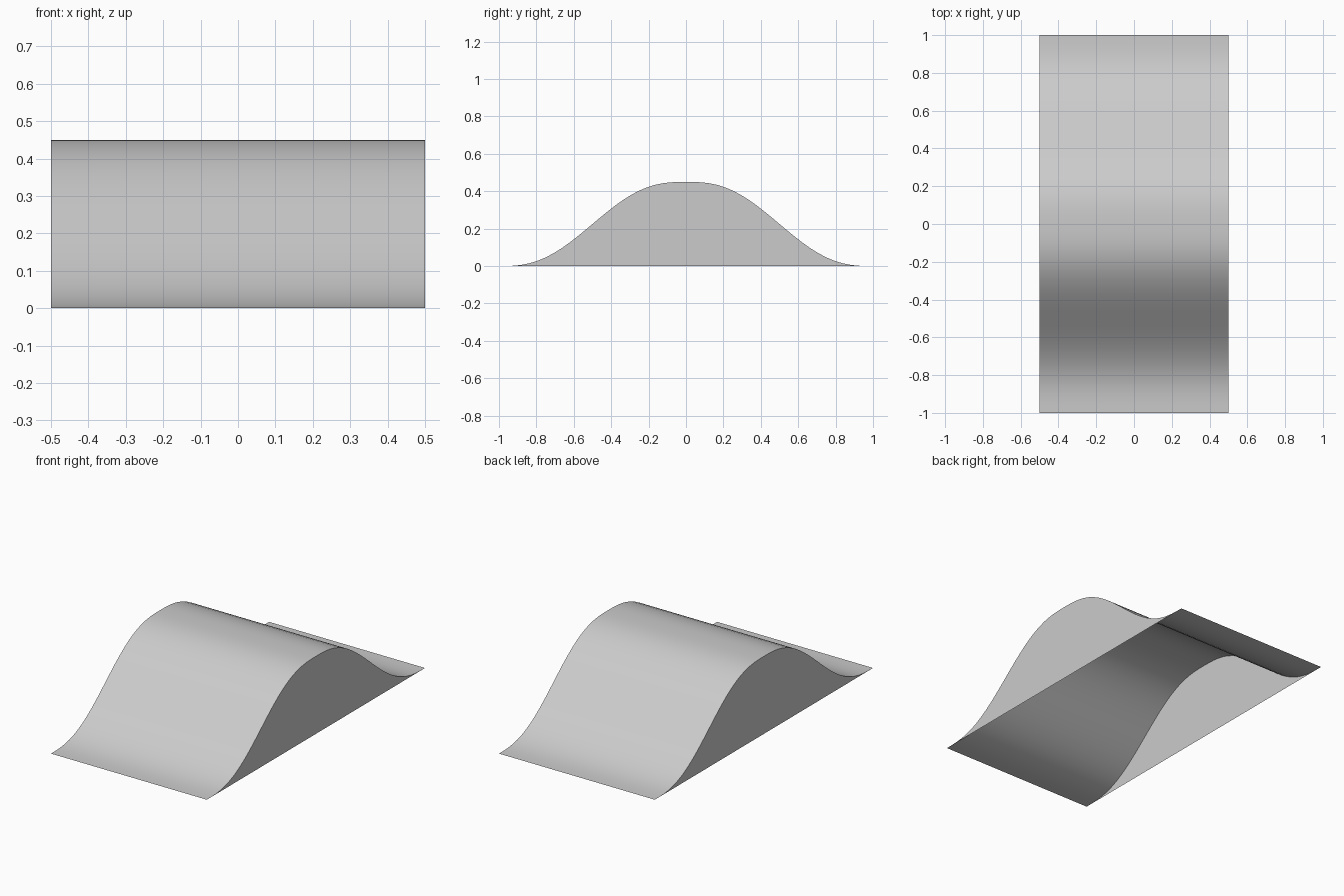
import bpy, bmesh

if "Cube" in bpy.data.objects:
    bpy.data.objects.remove(bpy.data.objects["Cube"])

HALF_WIDTH, HALF_LENGTH, HEIGHT, SEGMENTS = 0.5, 1.0, 0.45, 48


def ease_height(y):
    """Bell profile: smoother-step from the crest down to the ground."""
    t = min(abs(y) / HALF_LENGTH, 1.0)
    return HEIGHT * (1 - t**3 * (t * (6 * t - 15) + 10))


bm = bmesh.new()

# Profile rows along both sides
rows = []
for i in range(SEGMENTS + 1):
    y = -HALF_LENGTH + 2 * HALF_LENGTH * i / SEGMENTS
    rows.append([bm.verts.new((x, y, ease_height(y))) for x in (-HALF_WIDTH, HALF_WIDTH)])

# Curved top surface
for (a, b), (c, d) in zip(rows, rows[1:]):
    bm.faces.new((a, b, d, c))

# Flat side walls, the underside stays open
bm.faces.new([r[0] for r in rows])
bm.faces.new([r[1] for r in reversed(rows)])

mesh = bpy.data.meshes.new("ramp_bump")
bm.to_mesh(mesh)
bm.free()
ramp = bpy.data.objects.new("ramp_bump", mesh)
bpy.context.collection.objects.link(ramp)

# Smooth curve with sharp side edges
bpy.context.view_layer.objects.active = ramp
ramp.select_set(True)
bpy.ops.object.shade_smooth_by_angle()
